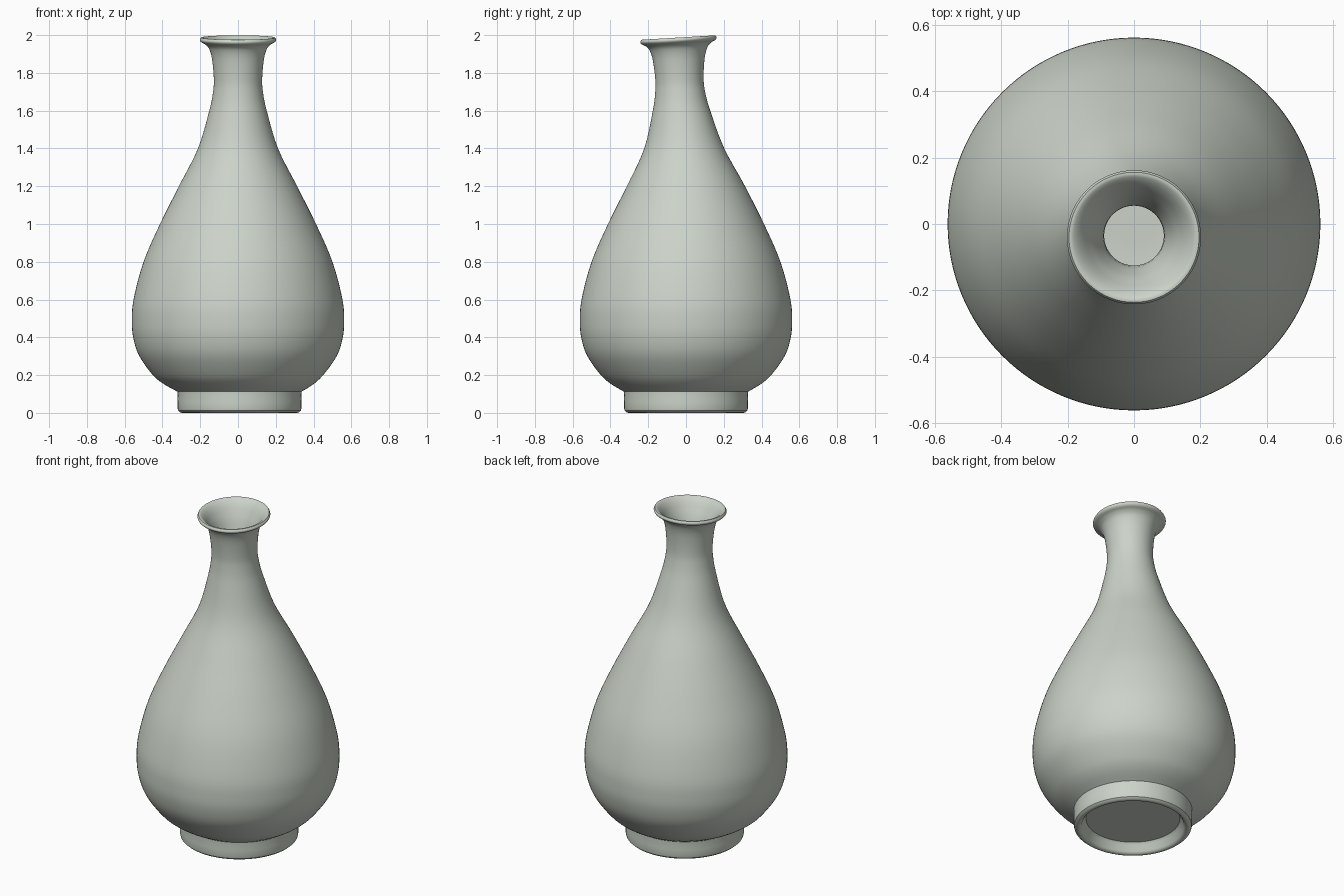
import bpy, bmesh, math

if "Cube" in bpy.data.objects:
    bpy.data.objects.remove(bpy.data.objects["Cube"])

SIDES = 128

glaze = bpy.data.materials.new("pale grey green glaze")
glaze.diffuse_color = (0.60, 0.65, 0.58, 1.0)
glaze.use_nodes = True
glaze.node_tree.nodes["Principled BSDF"].inputs["Base Color"].default_value = glaze.diffuse_color


def smoothstep(a, b, t):
    t = max(0.0, min(1.0, (t - a) / (b - a)))
    return t * t * (3 - 2 * t)


def spline(pts, steps):
    """Catmull-Rom curve through (radius, height) points."""
    ext = [pts[0]] + pts + [pts[-1]]
    out = []
    for i in range(1, len(ext) - 2):
        p0, p1, p2, p3 = ext[i - 1:i + 3]
        for s in range(steps):
            t = s / steps
            out.append(tuple(0.5 * (2 * b + (c - a) * t
                                    + (2 * a - 5 * b + 4 * c - d) * t * t
                                    + (3 * b - a - 3 * c + d) * t ** 3)
                             for a, b, c, d in zip(p0, p1, p2, p3)))
    return out + [pts[-1]]


def place(r, z, a):
    """Ring point, with the slightly leaning neck, tilted lip and shifted foot."""
    x, y = r * math.cos(a), r * math.sin(a)
    z2 = z + 0.06 * y * smoothstep(1.82, 1.96, z)
    return (x + 0.008 * (1 - smoothstep(0.1, 0.2, z)),
            y - 0.04 * smoothstep(1.15, 1.95, z), z2)


def lathe(name, profile):
    """Closed turned form: both ends of the profile are capped with a fan."""
    bm = bmesh.new()
    rings = [[bm.verts.new(place(r, z, 2 * math.pi * i / SIDES))
              for i in range(SIDES)] for r, z in profile]
    for lo, hi in zip(rings, rings[1:]):
        for i in range(SIDES):
            j = (i + 1) % SIDES
            bm.faces.new((lo[i], lo[j], hi[j], hi[i]))
    for ring, z in ((rings[0], profile[0][1]), (rings[-1], profile[-1][1])):
        c = bm.verts.new(place(0, z, 0))
        for i in range(SIDES):
            bm.faces.new((ring[i], ring[(i + 1) % SIDES], c))
    bmesh.ops.recalc_face_normals(bm, faces=bm.faces)
    me = bpy.data.meshes.new(name)
    bm.to_mesh(me)
    bm.free()
    me.materials.append(glaze)
    ob = bpy.data.objects.new(name, me)
    bpy.context.collection.objects.link(ob)
    bpy.ops.object.select_all(action='DESELECT')
    ob.select_set(True)
    bpy.context.view_layer.objects.active = ob
    bpy.ops.object.shade_smooth_by_angle(angle=math.radians(35))
    return ob


# foot ring with recessed underside
foot = [(0.26, 0.058), (0.272, 0.045), (0.284, 0.012), (0.294, 0.002), (0.304, 0.0),
        (0.315, 0.003), (0.325, 0.012), (0.328, 0.025), (0.328, 0.06),
        (0.327, 0.095), (0.328, 0.112)]

# pear-shaped body, neck and flared lip, outside
outside = [(0.328, 0.112), (0.40, 0.155), (0.455, 0.205), (0.522, 0.30),
           (0.553, 0.39), (0.562, 0.48), (0.553, 0.60), (0.50, 0.80),
           (0.413, 1.0), (0.313, 1.2), (0.212, 1.4), (0.152, 1.6),
           (0.132, 1.70), (0.128, 1.77), (0.137, 1.87), (0.152, 1.925),
           (0.172, 1.95), (0.195, 1.963), (0.202, 1.975), (0.196, 1.987)]

# hollow inside, from the lip down to the floor
inside = [(0.196, 1.987), (0.184, 1.985), (0.165, 1.968), (0.143, 1.935),
          (0.112, 1.87), (0.09, 1.77), (0.115, 1.6), (0.178, 1.4), (0.28, 1.2),
          (0.38, 1.0), (0.465, 0.8), (0.518, 0.6), (0.527, 0.48),
          (0.485, 0.3), (0.40, 0.2), (0.27, 0.14), (0.12, 0.12), (0.03, 0.118)]

lathe("vase", foot[:-1] + spline(outside, 5)[:-1] + spline(inside, 4))
